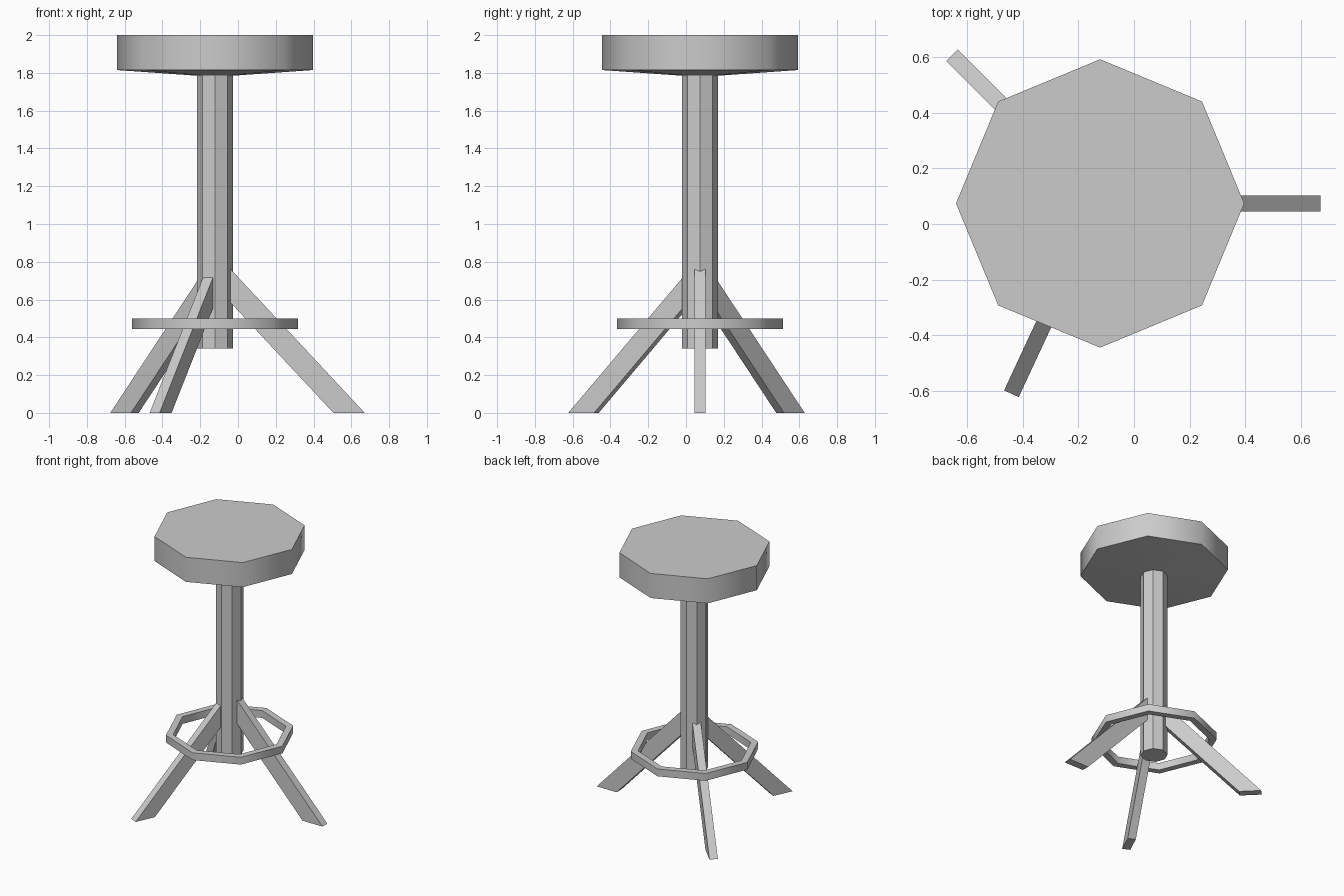
import bpy, bmesh
from math import cos, sin, tau, radians

if "Cube" in bpy.data.objects:
    bpy.data.objects.remove(bpy.data.objects["Cube"])

CX, CY = -0.122, 0.074  # axis of the column


def make(name, verts, faces):
    bm = bmesh.new()
    vs = [bm.verts.new(v) for v in verts]
    for f in faces:
        bm.faces.new([vs[i] for i in f])
    bmesh.ops.recalc_face_normals(bm, faces=bm.faces)
    mesh = bpy.data.meshes.new(name)
    bm.to_mesh(mesh)
    bm.free()
    ob = bpy.data.objects.new(name, mesh)
    bpy.context.collection.objects.link(ob)
    return ob


def lathe(name, profile, closed=False, smooth=False, n=8):
    """Octagonal turning of (radius, z) points, capped or closed to a ring."""
    verts = [(CX + r * cos(tau * i / n), CY + r * sin(tau * i / n), z)
             for r, z in profile for i in range(n)]
    m = len(profile)
    faces = []
    for j in range(m if closed else m - 1):
        a, b = j * n, (j + 1) % m * n
        faces += [(a + i, a + (i + 1) % n, b + (i + 1) % n, b + i) for i in range(n)]
    if not closed:
        faces += [range(n), range((m - 1) * n, m * n)]
    ob = make(name, verts, faces)
    if smooth:
        bpy.ops.object.select_all(action='DESELECT')
        ob.select_set(True)
        bpy.context.view_layer.objects.active = ob
        bpy.ops.object.shade_smooth_by_angle(angle=radians(50))


def leg(name, angle, outer, inner, half=0.029, slope=1.072, root=0.08):
    """Slanted bar cut flat at the floor, with its root inside the column."""
    profile = [(outer, 0), (root, (outer - root) * slope),
               (root, (inner - root) * slope), (inner, 0)]
    c, s = cos(radians(angle)), sin(radians(angle))
    verts = [(CX + r * c - w * s, CY + r * s + w * c, z)
             for w in (-half, half) for r, z in profile]
    faces = [(0, 1, 2, 3), (4, 5, 6, 7)]
    faces += [(i, (i + 1) % 4, (i + 1) % 4 + 4, i + 4) for i in range(4)]
    make(name, verts, faces)


# Seat, with a shallow tapered underside
lathe("seat", [(0.095, 1.785), (0.519, 1.815), (0.519, 2.0)], smooth=True)
# Central column
lathe("column", [(0.095, 0.34), (0.095, 1.79)])
# Footrest ring
lathe("footrest_ring", [(0.44, 0.445), (0.44, 0.50), (0.39, 0.50), (0.39, 0.445)],
      closed=True, smooth=True)
# Three splayed legs
leg("right_leg", 0, 0.793, 0.627)
leg("back_left_leg", 135, 0.755, 0.60)
leg("front_left_leg", 245, 0.756, 0.605)
